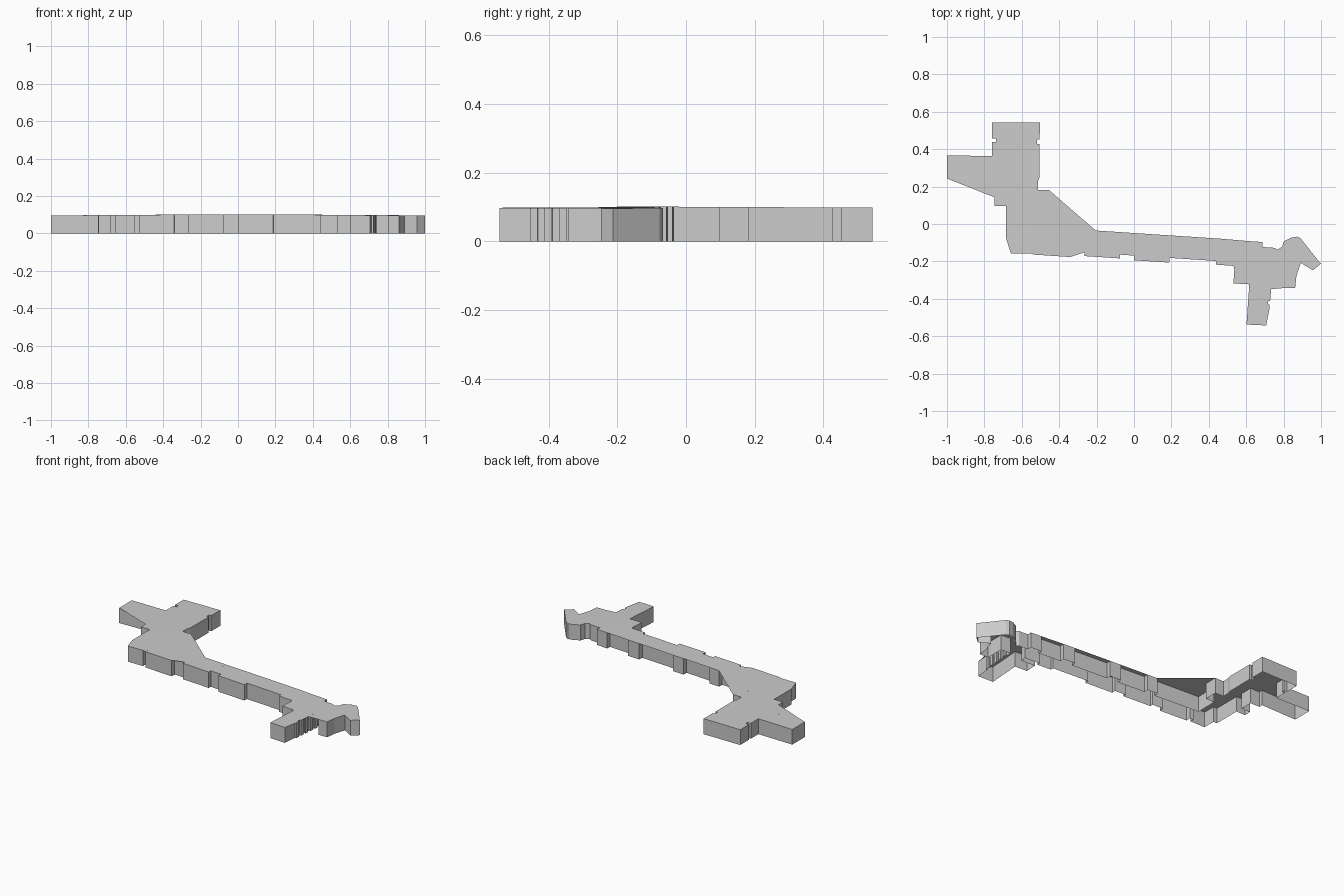
import bpy, bmesh
from mathutils import Vector

if "Cube" in bpy.data.objects:
    bpy.data.objects.remove(bpy.data.objects["Cube"])

outline = []


def path(*pts):
    outline.extend(Vector(p) for p in pts)


def wall(start, end, bays):
    """Straight wall with rectangular bays: (from, to, outward depth)."""
    a, b = Vector(start), Vector(end)
    d = (b - a).normalized()
    out = Vector((d.y, -d.x))
    outline.append(a)
    for t0, t1, depth in bays:
        p, q = a + d * t0, a + d * t1
        outline.extend((p, p + out * depth, q + out * depth, q))
    outline.append(b)


# The floor plan is traced counter-clockwise
# West side of the large room, with its pilaster notch
wall((-0.76, 0.55), (-0.76, 0.37), [(0.085, 0.105, -0.022)])
# West arm
path((-1, 0.375), (-1, 0.25), (-0.75, 0.255), (-0.75, 0.23))
# West side of the short passage, with a side niche
wall((-0.685, 0.23), (-0.685, -0.07), [(0.08, 0.125, 0.062)])
# Outer corner
path((-0.66, -0.07), (-0.66, -0.15), (-0.555, -0.15))
# South side of the long corridor
wall((-0.555, -0.125), (0.635, -0.203),
     [(0.025, 0.215, 0.03), (0.29, 0.48, 0.02),
      (0.555, 0.745, 0.025), (0.995, 1.09, 0.02)])
# South arm and its small side room
path((0.63, -0.24), (0.535, -0.235), (0.53, -0.31), (0.615, -0.315),
     (0.60, -0.53))
# East side of the south arm, a row of small teeth
wall((0.705, -0.535), (0.733, -0.215),
     [(0.09 + i * 0.042, 0.112 + i * 0.042, 0.01) for i in range(5)])
# East end: short leg, pointed tip and rounded head
path((0.80, -0.22), (0.80, -0.335), (0.86, -0.335), (0.867, -0.27),
     (0.89, -0.20), (0.955, -0.24), (0.997, -0.205), (0.89, -0.07),
     (0.87, -0.06), (0.84, -0.065), (0.80, -0.085), (0.79, -0.115),
     (0.765, -0.13))
# North side of the long corridor
wall((0.75, -0.12), (-0.52, -0.037),
     [(0.065, 0.14, 0.027), (0.295, 0.375, 0.03),
      (0.625, 0.70, 0.03), (0.89, 0.96, 0.03)])
# East side of the short passage, with a side niche
wall((-0.52, -0.03), (-0.515, 0.235), [(0.135, 0.22, 0.06)])
# East side of the large room
wall((-0.507, 0.255), (-0.505, 0.55), [(0.18, 0.205, -0.015)])

# Walls and roof as one shell, open underneath
bm = bmesh.new()
low = [bm.verts.new((p.x, p.y, 0)) for p in outline]
top = [bm.verts.new((p.x, p.y, 0.1)) for p in outline]
n = len(outline)
for i in range(n):
    j = (i + 1) % n
    bm.faces.new((low[i], low[j], top[j], top[i]))
roof = bm.faces.new(top)
bmesh.ops.triangulate(bm, faces=[roof])

# The roof falls very slightly towards the far ends
for v in top:
    v.co.z = 0.101 - 0.005 * (v.co.x ** 2 + v.co.y ** 2)

# Centre the footprint
xs = [v.co.x for v in bm.verts]
ys = [v.co.y for v in bm.verts]
bmesh.ops.translate(bm, verts=bm.verts, vec=(
    -(min(xs) + max(xs)) / 2, -(min(ys) + max(ys)) / 2, 0))

mesh = bpy.data.meshes.new("corridor_shell")
bm.to_mesh(mesh)
bm.free()
bpy.context.collection.objects.link(
    bpy.data.objects.new("corridor_shell", mesh))
